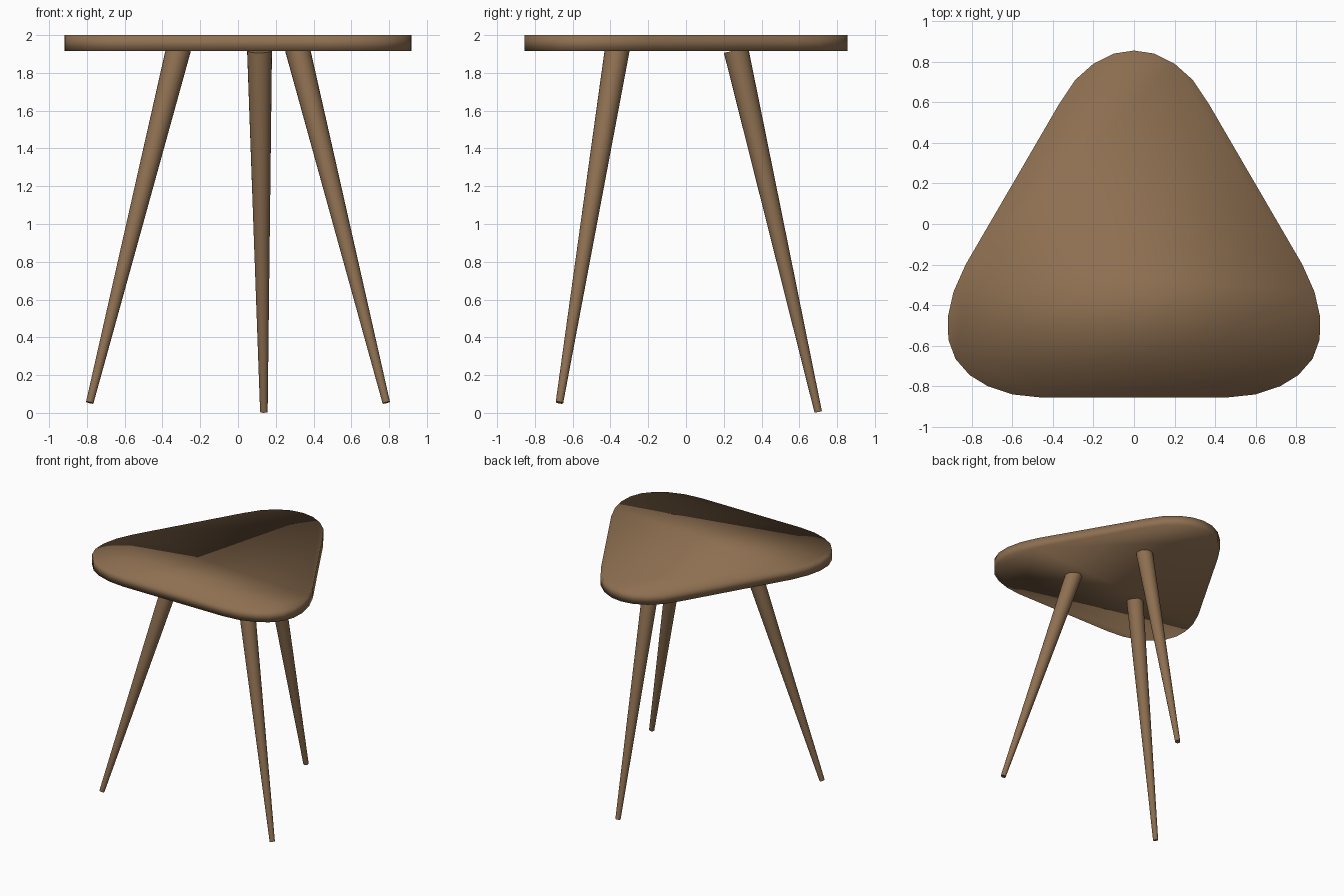
import bpy, bmesh
from mathutils import Vector, Matrix

if "Cube" in bpy.data.objects:
    bpy.data.objects.remove(bpy.data.objects["Cube"])

wood = bpy.data.materials.new("wood")
wood.diffuse_color = (0.27, 0.16, 0.082, 1)
wood.use_nodes = True
wood.node_tree.nodes["Principled BSDF"].inputs["Base Color"].default_value = wood.diffuse_color


def add_object(name, bm):
    bmesh.ops.recalc_face_normals(bm, faces=bm.faces)
    mesh = bpy.data.meshes.new(name)
    bm.to_mesh(mesh)
    bm.free()
    mesh.materials.append(wood)
    mesh.shade_smooth()
    obj = bpy.data.objects.new(name, mesh)
    bpy.context.collection.objects.link(obj)
    return obj


# seat: rounded triangle, right half outline mirrored, then extruded
half = [(0.10, 0.84), (0.20, 0.79), (0.29, 0.71), (0.37, 0.59),
        (0.83, -0.20), (0.89, -0.335), (0.918, -0.46), (0.915, -0.57),
        (0.88, -0.665), (0.81, -0.745), (0.72, -0.80), (0.60, -0.84),
        (0.46, -0.855)]
outline = [(0, 0.855)] + half + [(-x, y) for x, y in reversed(half)]
bm = bmesh.new()
face = bm.faces.new([bm.verts.new((x, y, 1.915)) for x, y in outline])
top = bmesh.ops.extrude_face_region(bm, geom=[face], use_keep_orig=True)
bmesh.ops.translate(bm, vec=(0, 0, 0.085),
                    verts=[g for g in top["geom"] if isinstance(g, bmesh.types.BMVert)])
add_object("seat", bm)


# legs: tapered cones splayed outwards
def leg(name, foot, head):
    foot, head = Vector(foot), Vector(head)
    axis = head - foot
    turn = axis.to_track_quat('Z', 'Y').to_matrix().to_4x4()
    bm = bmesh.new()
    bmesh.ops.create_cone(bm, cap_ends=True, segments=24, radius1=0.02,
                          radius2=0.066, depth=axis.length,
                          matrix=Matrix.Translation((foot + head) / 2) @ turn)
    obj = add_object(name, bm)
    bpy.ops.object.select_all(action='DESELECT')
    obj.select_set(True)
    bpy.context.view_layer.objects.active = obj
    bpy.ops.object.shade_smooth_by_angle()


for side, s in (("left", -1), ("right", 1)):
    leg("front_leg_" + side, (s * 0.785, -0.67, 0.054), (s * 0.314, -0.363, 1.93))
leg("back_leg", (0.137, 0.70, 0.005), (0.114, 0.265, 1.92))
